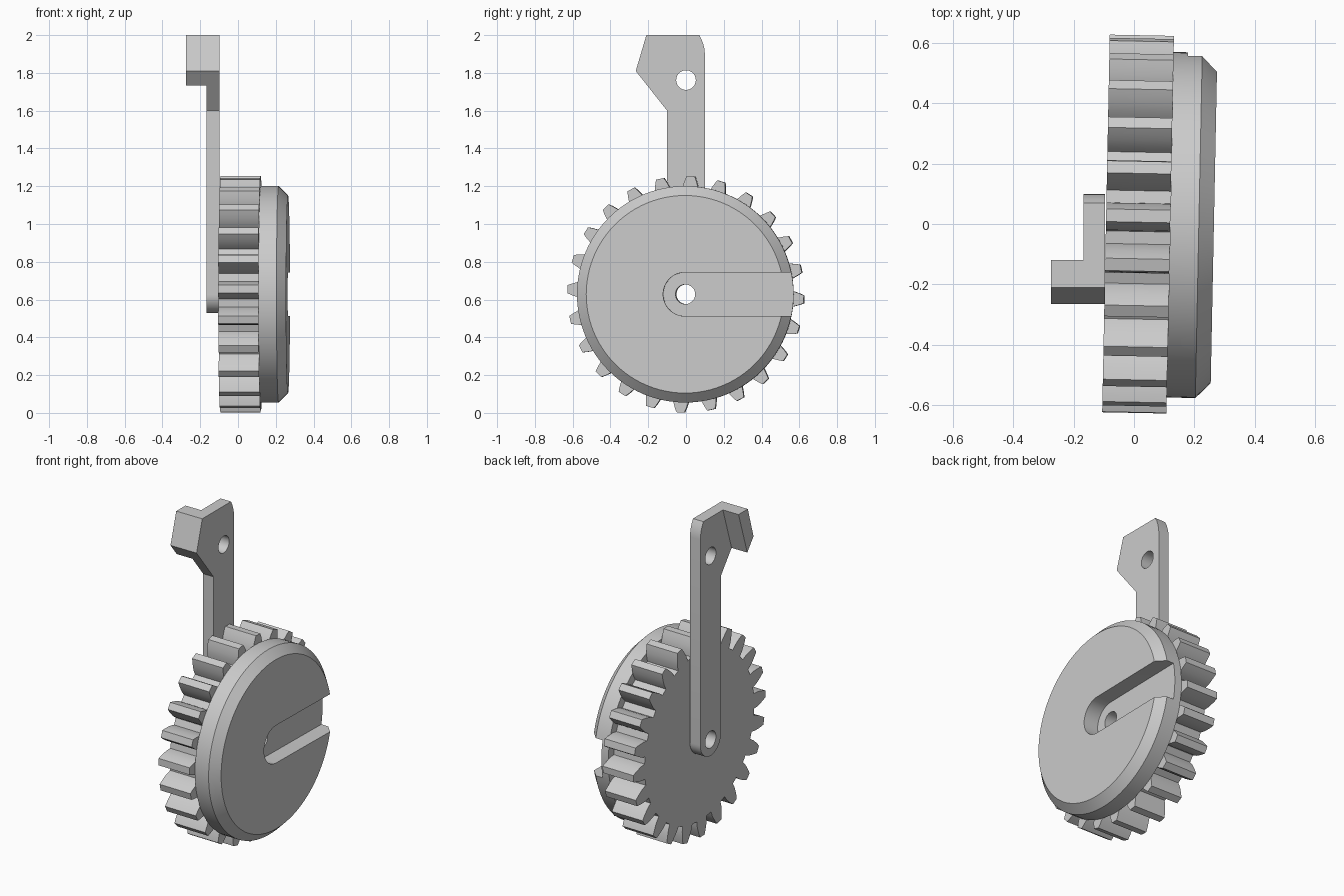
import bpy, bmesh
from math import sin, cos, pi, radians, hypot
from mathutils import Matrix

cube = bpy.data.objects.get("Cube")
if cube:
    bpy.data.objects.remove(cube, do_unlink=True)

grey = bpy.data.materials.new("plain grey")
grey.use_nodes = True
colour = (0.6, 0.6, 0.6, 1)
grey.diffuse_color = colour
grey.node_tree.nodes["Principled BSDF"].inputs["Base Color"].default_value = colour

AXLE_Z = 0.628
HOLE_R = 0.052
TEETH = 24
TILT = Matrix.Rotation(radians(-1.15), 4, 'Z')


def arc(cy, cz, r, start, end, steps):
    """Points (y, z) along an arc, angles in degrees from +y towards +z."""
    angles = [radians(start + (end - start) * i / steps) for i in range(steps + 1)]
    return [(cy + r * cos(a), cz + r * sin(a)) for a in angles]


def circle(cy, cz, r, steps=96):
    return arc(cy, cz, r, 0, 360, steps)[:-1]


def loft(name, sections):
    """Solid through matching (x, outline) sections, capped at both ends."""
    bm = bmesh.new()
    rings = [[bm.verts.new((x, y, z)) for y, z in pts] for x, pts in sections]
    n = len(rings[0])
    for a, b in zip(rings, rings[1:]):
        for i in range(n):
            j = (i + 1) % n
            bm.faces.new((a[i], a[j], b[j], b[i]))
    bm.faces.new(rings[0][::-1])
    bm.faces.new(rings[-1])
    bmesh.ops.recalc_face_normals(bm, faces=bm.faces)
    mesh = bpy.data.meshes.new(name)
    bm.to_mesh(mesh)
    bm.free()
    mesh.materials.append(grey)
    obj = bpy.data.objects.new(name, mesh)
    bpy.context.collection.objects.link(obj)
    return obj


def prism(name, pts, x0, x1):
    return loft(name, [(x0, pts), (x1, pts)])


def select(obj):
    bpy.ops.object.select_all(action='DESELECT')
    obj.select_set(True)
    bpy.context.view_layer.objects.active = obj


def cut(obj, cutter):
    select(obj)
    mod = obj.modifiers.new("cut", 'BOOLEAN')
    mod.operation = 'DIFFERENCE'
    mod.solver = 'EXACT'
    mod.object = cutter
    bpy.ops.object.modifier_apply(modifier=mod.name)
    bpy.data.objects.remove(cutter, do_unlink=True)


def drill(obj, cy, cz):
    cut(obj, prism("drill", circle(cy, cz, HOLE_R, 32), -1, 1))


# Gear: curved tooth flanks given as (radius, half width)
flank = [(0.518, 0.047), (0.55, 0.045), (0.578, 0.038), (0.604, 0.03), (0.626, 0.021)]
tooth = [(r, -w) for r, w in flank] + [(r, w) for r, w in flank[::-1]]
outline = []
for i in range(TEETH):
    a = 2 * pi * i / TEETH + radians(-2.5)
    outline += [(r * cos(a) - w * sin(a), AXLE_Z + r * sin(a) + w * cos(a)) for r, w in tooth]
gear = prism("gear", outline, -0.093, 0.12)
drill(gear, 0, AXLE_Z)

# Chamfered disc with an open-ended slot in its face
rim = circle(0, AXLE_Z, 0.573)
disc = loft("slotted_disc", [(0.12, rim), (0.215, rim), (0.265, circle(0, AXLE_Z, 0.523))])
slot = arc(0, AXLE_Z, 0.116, 90, 270, 24) + [(0.8, AXLE_Z - 0.116), (0.8, AXLE_Z + 0.116)]
cut(disc, prism("slot", slot, 0.168, 0.5))
drill(disc, 0, AXLE_Z)

# The gear and disc sit turned slightly about the vertical
for obj in (gear, disc):
    obj.data.transform(TILT)

# Lever arm: rounded foot, hooked head with one rounded corner
corner = [(0.1, 1.9), (0.098, 1.925), (0.092, 1.95), (0.083, 1.976), (0.07, 2.0)]
head = [(-0.21, 2.0), (-0.266, 1.81), (-0.1, 1.6)]
arm = prism("lever_arm", arc(0, AXLE_Z, 0.1, 180, 360, 24) + corner + head, -0.168, -0.097)
drill(arm, 0, AXLE_Z)
drill(arm, 0, 1.762)

# Finger tab on the outer side of the head
tab = [(-0.12, 2.0), (-0.21, 2.0), (-0.266, 1.81), (-0.205, 1.733)]
finger = prism("finger_tab", tab, -0.275, -0.168)

for obj in (gear, disc, arm, finger):
    select(obj)
    bpy.ops.object.shade_smooth_by_angle(angle=radians(25))
